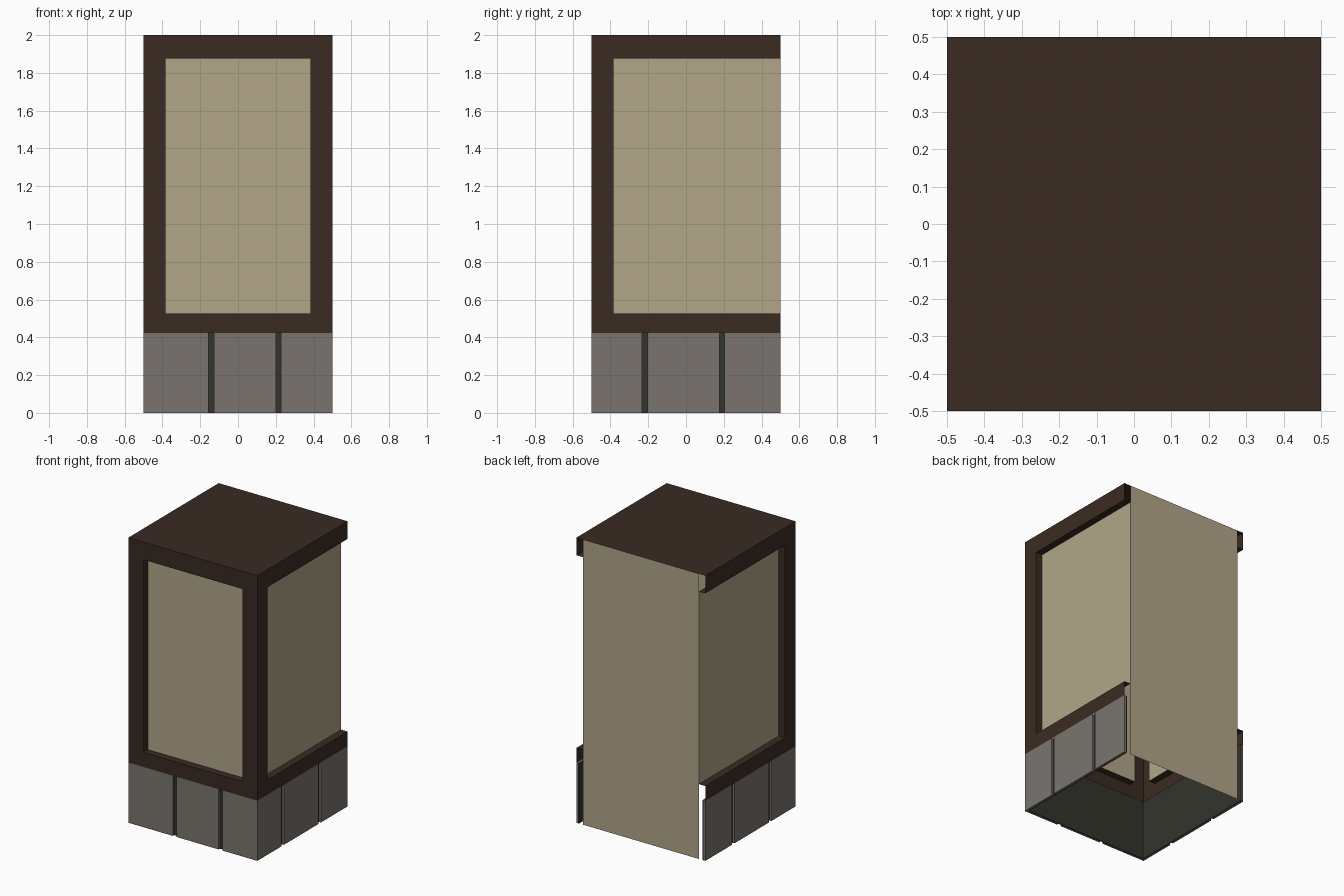
import bpy, bmesh
from mathutils import Vector

cube = bpy.data.objects.get("Cube")
if cube:
    bpy.data.objects.remove(cube, do_unlink=True)


def material(name, rgb):
    m = bpy.data.materials.new(name)
    m.use_nodes = True
    m.diffuse_color = (*rgb, 1)
    m.node_tree.nodes["Principled BSDF"].inputs["Base Color"].default_value = (*rgb, 1)
    return m


WOOD = material("dark brown wood", (0.042, 0.024, 0.016))
PLASTER = material("tan plaster", (0.445, 0.381, 0.25))
STONE = material("grey stone", (0.195, 0.175, 0.156))
GROUT = material("dark grout", (0.034, 0.034, 0.026))

HALF, TOP, BASE = 0.5, 2.0, 0.422     # outer half width, height, stone height
OPEN, SILL, HEAD = 0.385, 0.525, 1.876  # recessed opening
DEPTH = 0.05

# Each wall maps (along, height, depth inwards) to a point
WALLS = {
    "front": lambda u, z, d: Vector((u, -HALF + d, z)),
    "left": lambda u, z, d: Vector((HALF - d, u, z)),
    "right": lambda u, z, d: Vector((-HALF + d, u, z)),
    "back": lambda u, z, d: Vector((u, HALF - d, z)),
}


def quad(bm, points, facing):
    face = bm.faces.new([bm.verts.new(p) for p in points])
    face.normal_update()
    if face.normal.dot(facing) < 0:
        face.normal_flip()


def finish(bm, name, mat):
    bmesh.ops.remove_doubles(bm, verts=bm.verts, dist=0.0001)
    mesh = bpy.data.meshes.new(name)
    bm.to_mesh(mesh)
    bm.free()
    mesh.materials.append(mat)
    obj = bpy.data.objects.new(name, mesh)
    bpy.context.collection.objects.link(obj)
    return obj


def panel(bm, wall, u0, u1, z0, z1, d):
    at = WALLS[wall]
    quad(bm, [at(u0, z0, d), at(u1, z0, d), at(u1, z1, d), at(u0, z1, d)],
         at(0, 0, 0) - at(0, 0, 1))


def reveal(bm, wall, a, b, facing):
    """Return face joining the frame edge a-b to the recessed panel."""
    at = WALLS[wall]
    origin = at(0, 0, 0)
    quad(bm, [at(*a, 0), at(*b, 0), at(*b, DEPTH), at(*a, DEPTH)],
         at(*facing, 0) - origin)


# Hollow timber frame and recessed plaster on the front and both sides
for wall in ("front", "left", "right"):
    end = OPEN if wall == "front" else HALF
    bm = bmesh.new()
    panel(bm, wall, -HALF, HALF, HEAD, TOP, 0)
    panel(bm, wall, -HALF, HALF, BASE, SILL, 0)
    panel(bm, wall, -HALF, -OPEN, SILL, HEAD, 0)
    reveal(bm, wall, (-OPEN, SILL), (end, SILL), (0, 1))
    reveal(bm, wall, (-OPEN, HEAD), (end, HEAD), (0, -1))
    reveal(bm, wall, (-OPEN, SILL), (-OPEN, HEAD), (1, 0))
    if wall == "front":
        panel(bm, wall, OPEN, HALF, SILL, HEAD, 0)
        reveal(bm, wall, (OPEN, SILL), (OPEN, HEAD), (-1, 0))
    finish(bm, wall + "_timber_frame", WOOD)

    bm = bmesh.new()
    panel(bm, wall, -OPEN, end, SILL, HEAD, DEPTH)
    finish(bm, wall + "_plaster_panel", PLASTER)

# Full-height plaster back
bm = bmesh.new()
panel(bm, "back", DEPTH - HALF, HALF - DEPTH, 0, TOP, 0)
finish(bm, "back_plaster_panel", PLASTER)

# Flat roof
bm = bmesh.new()
quad(bm, [(-HALF, -HALF, TOP), (HALF, -HALF, TOP), (HALF, HALF, TOP), (-HALF, HALF, TOP)],
     Vector((0, 0, 1)))
finish(bm, "roof", WOOD)


def slab(name, wall, u0, u1, z0, z1, d0, d1, mat):
    at = WALLS[wall]
    a, b = at(u0, z0, d0), at(u1, z1, d1)
    bm = bmesh.new()
    bmesh.ops.create_cube(bm, size=1)
    for v in bm.verts:
        v.co = Vector([(a[i] + b[i]) / 2 + v.co[i] * abs(b[i] - a[i]) for i in range(3)])
    finish(bm, name, mat)


# Stone facing blocks with dark grout behind the joints
THICK, BACKING = 0.014, 0.02
JOINTS = {"front": (-0.141, 0.214), "left": (-0.219, 0.191), "right": (-0.219, 0.191)}
for wall, joints in JOINTS.items():
    start = -HALF if wall == "front" else THICK - HALF
    edges = [start] + [j + s for j in joints for s in (-0.014, 0.014)] + [HALF]
    for i in range(3):
        slab(f"{wall}_stone_{i + 1}", wall, edges[2 * i], edges[2 * i + 1],
             0, BASE, 0, THICK, STONE)
    inset = BACKING if wall == "front" else THICK
    stop = HALF - BACKING if wall == "front" else HALF
    slab(wall + "_grout", wall, inset - HALF, stop, 0, BASE, THICK, BACKING, GROUT)
